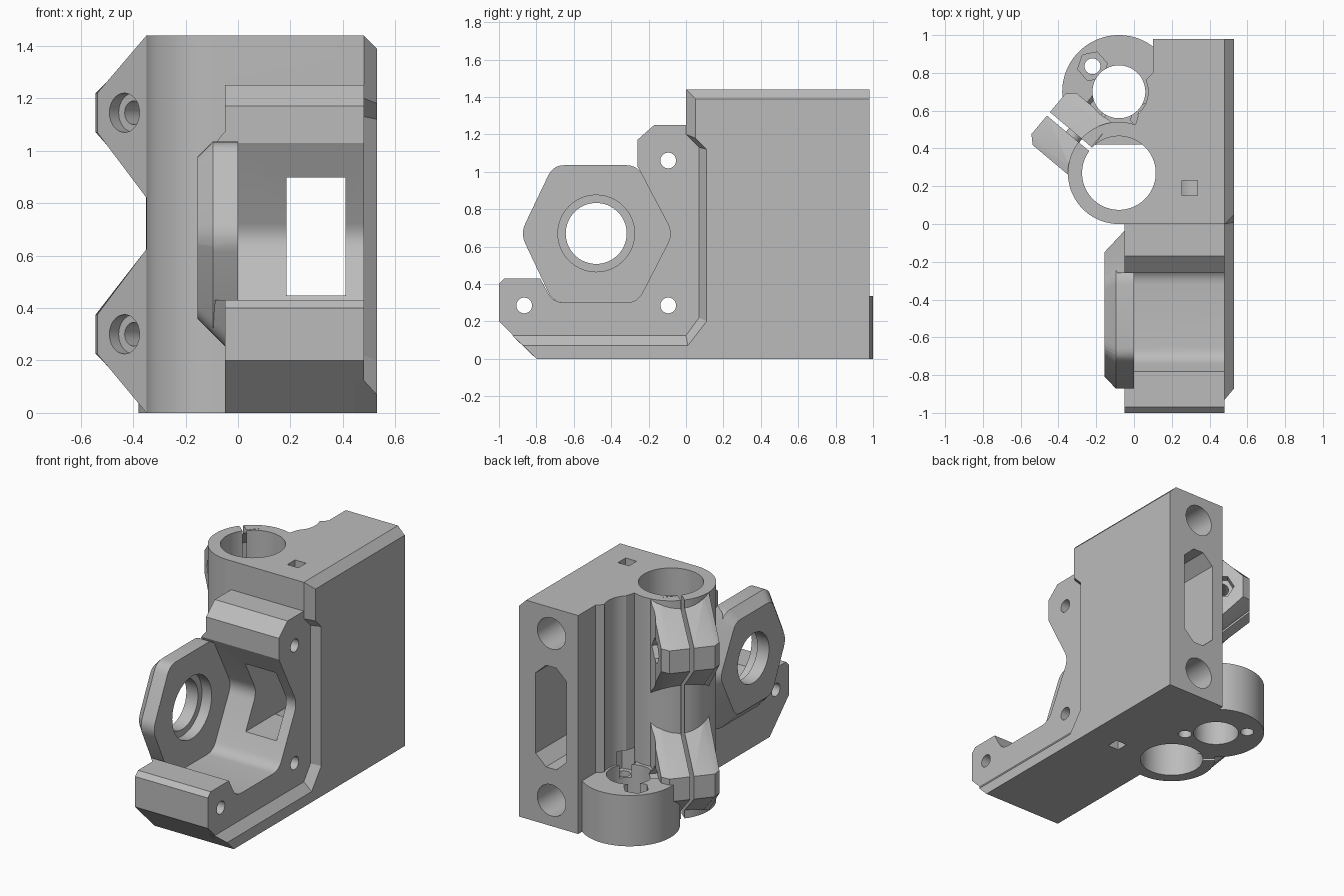
import bpy, bmesh, math
from mathutils import Vector

if "Cube" in bpy.data.objects:
    bpy.data.objects.remove(bpy.data.objects["Cube"])

grey = bpy.data.materials.new("matte grey")
grey.use_nodes = True
grey.diffuse_color = (0.5, 0.5, 0.5, 1)
grey.node_tree.nodes["Principled BSDF"].inputs["Base Color"].default_value = (0.5, 0.5, 0.5, 1)

H = 1.44                          # body height
ROD = (-0.08, 0.27)               # clamped vertical rod
SCREW = (-0.08, 0.70)             # lead screw
ANG = math.radians(140)           # direction of the clamp slit
OUT = Vector((math.cos(ANG), math.sin(ANG), 0))
ACROSS = Vector((math.sin(ANG), -math.cos(ANG), 0))

# Frames map a profile point (u, v) at level w into space
FRAMES = {
    "x": lambda u, v, w: Vector((w, u, v)),
    "y": lambda u, v, w: Vector((u, w, v)),
    "z": lambda u, v, w: Vector((u, v, w)),
    "clamp": lambda u, v, w: Vector((*ROD, 0)) + OUT * u + ACROSS * w + Vector((0, 0, v)),
}


def loft(name, axis, *rings):
    """Solid skinned through (level, points) rings."""
    bm = bmesh.new()
    rows = [[bm.verts.new(FRAMES[axis](u, v, w)) for u, v in pts] for w, pts in rings]
    n = len(rows[0])
    for a, b in zip(rows, rows[1:]):
        for i in range(n):
            j = (i + 1) % n
            bm.faces.new((a[i], a[j], b[j], b[i]))
    bm.faces.new(rows[0][::-1])
    bm.faces.new(rows[-1])
    bmesh.ops.recalc_face_normals(bm, faces=bm.faces[:])
    mesh = bpy.data.meshes.new(name)
    bm.to_mesh(mesh)
    bm.free()
    mesh.materials.append(grey)
    obj = bpy.data.objects.new(name, mesh)
    bpy.context.collection.objects.link(obj)
    return obj


def prism(name, axis, pts, lo, hi):
    return loft(name, axis, (lo, pts), (hi, pts))


def ngon(c, r, n=64, turn=0.0):
    return [(c[0] + r * math.cos(turn + math.tau * i / n),
             c[1] + r * math.sin(turn + math.tau * i / n)) for i in range(n)]


def rect(u0, u1, v0, v1):
    return [(u0, v0), (u1, v0), (u1, v1), (u0, v1)]


def rounded(pts, reach, only=None):
    """Round the chosen corners of a profile."""
    out = []
    for i, p in enumerate(pts):
        if only is not None and i not in only:
            out.append(p)
            continue
        p = Vector(p)
        a = p + (Vector(pts[i - 1]) - p).normalized() * reach
        b = p + (Vector(pts[(i + 1) % len(pts)]) - p).normalized() * reach
        for k in range(6):
            t = k / 5
            out.append(tuple(a * (1 - t) ** 2 + p * 2 * t * (1 - t) + b * t * t))
    return out


def combine(target, op, *others):
    for other in others:
        mod = target.modifiers.new("join", "BOOLEAN")
        mod.operation, mod.object, mod.solver = op, other, "EXACT"
        bpy.context.view_layer.objects.active = target
        bpy.ops.object.modifier_apply(modifier=mod.name)
        bpy.data.objects.remove(other)


# Main block with its chamfered outer side
body = prism("rod_carriage", "z", [
    (-0.08, 0), (0.48, 0), (0.48, 0.98), (0.1, 0.98), (0.1, 0.8),
    (0.06, 0.76), (0.06, 0.7), (0, 0.5), (-0.08, 0.5)], 0, H)
inner = [(0, H), (0, 1.2), (0.07, 1.13), (0.07, 0.22), (0, 0.125),
         (-0.93, 0.125), (-0.8, 0), (0.98, 0), (0.98, H)]
outer = [(0.05, 1.39), (0.05, 1.18), (0.11, 1.12), (0.11, 0.2), (0.01, 0.07),
         (-0.87, 0.07), (-0.8, 0), (0.98, 0), (0.98, 1.39)]
side = loft("side_plate", "x", (0.44, inner), (0.48, inner), (0.53, outer))

# Front bracket wrapped around an open hexagonal pocket
frame_pts = [(0.05, 0), (-0.8, 0), (-1, 0.2), (-1, 0.4), (-0.97, 0.43), (-0.78, 0.43),
             (-0.71, 0.3), (-0.26, 0.3), (-0.07, 0.67), (-0.26, 1.03),
             (-0.26, 1.17), (-0.17, 1.25), (0.05, 1.25)]
frame_pts = rounded(frame_pts, 0.06, only=(6, 7, 8))
bracket = prism("front_bracket", "x", frame_pts, -0.05, 0.48)

# Hexagonal bearing plate: a flared cone trimmed to the bracket outline
MID = (-0.48, 0.67)
hexa = rounded([(-0.885, 0.67), (-0.71, 0.3), (-0.26, 0.3),
                (-0.07, 0.67), (-0.26, 1.035), (-0.71, 1.035)], 0.06)


def scaled(s):
    return [(MID[0] + (u - MID[0]) * s, MID[1] + (v - MID[1]) * s) for u, v in hexa]


plate = loft("bearing_plate", "x", (-0.155, scaled(0.84)), (-0.04, scaled(1.15)), (0, scaled(1.15)))
trim = prism("plate_trim", "x", hexa, -0.2, 0.1)
combine(trim, "UNION", prism("trim_bracket", "x", frame_pts, -0.21, 0.11))
combine(plate, "INTERSECT", trim)

# Rod sleeve and lead screw boss
sleeve = prism("rod_sleeve", "z", ngon(ROD, 0.27, 96), 0, H)
boss = prism("screw_boss", "z", ngon(SCREW, 0.3, 96), 0, 0.335)


# Clamp lugs
def lug_profile(z, tip):
    half = [(0.15, 0.325), (0.2, 0.325), (tip, 0.075)]
    pts = half + [(u, -v) for u, v in half[::-1]]
    return [(u, min(max(z + v, 0), H)) for u, v in pts]


LUGS = (0.30, 1.145)
lugs = [loft("clamp_lug", "clamp", *[(w, lug_profile(z, tip)) for w, tip in
             ((-0.18, 0.445), (-0.14, 0.487), (0.14, 0.487), (0.18, 0.445))]) for z in LUGS]
combine(body, "UNION", side, bracket, plate, sleeve, boss, *lugs)

# Vertical bores and the clamp slit
cuts = [
    prism("rod_bore", "z", ngon(ROD, 0.195, 96), -0.1, 2),
    prism("screw_bore", "z", ngon(SCREW, 0.14), -0.1, 2),
    prism("screw_clearance", "z", ngon(SCREW, 0.155), 0.335, 2),
    prism("clamp_slit", "clamp", rect(0.15, 0.6, -0.1, 2), -0.012, 0.012),
]
# Clamp bolts with a round head recess and a nut recess
for z in LUGS:
    c = (0.31, z)
    cuts += [prism("bolt_hole", "clamp", ngon(c, 0.045, 32), -0.3, 0.3),
             prism("head_recess", "clamp", ngon(c, 0.075, 32), -0.3, -0.125),
             prism("nut_recess", "clamp", ngon(c, 0.08, 6), 0.13, 0.3)]
# Lead screw nut fixings
for c, top in (((-0.22, 0.835), 0.5), ((0.06, 0.565), 0.42)):
    cuts += [prism("fixing_hole", "z", ngon(c, 0.042, 32), -0.1, 0.4),
             prism("fixing_nut", "z", ngon(c, 0.08, 6, 0.2), 0.25, top)]
# Horizontal rod sockets
for z in (0.17, 1.27):
    cuts.append(prism("rod_socket", "y", ngon((0.295, z), 0.103, 48), 0.08, 1.2))
pin = rect(0.255, 0.335, 0.15, 0.23)
cuts += [prism("top_pin", "z", pin, 1.27, 2), prism("bottom_pin", "z", pin, -0.1, 0.17)]
# Belt passage, widening to a pointed slot at the back
cuts += [prism("belt_window", "y", rect(0.185, 0.41, 0.447, 0.897), -0.2, 0.5),
         prism("belt_slot", "y", [(0.185, 0.45), (0.26, 0.38), (0.335, 0.38), (0.41, 0.45),
                                  (0.41, 0.98), (0.335, 1.05), (0.26, 1.05), (0.185, 0.98)],
               0.12, 1.2)]
# Bearing hole and the bracket bolts
cuts += [prism("bearing_hole", "x", ngon(MID, 0.163), -0.3, 0.1),
         prism("bearing_seat", "x", ngon(MID, 0.205), -0.07, 0.1)]
for c in ((-0.095, 1.06), (-0.095, 0.285), (-0.865, 0.285)):
    cuts.append(prism("bracket_bolt", "x", ngon(c, 0.042, 32), -0.4, 0.6))
combine(body, "DIFFERENCE", *cuts)

# Bearing stops half way up the rod bore
for a in (math.radians(90), math.radians(-56)):
    n, t = Vector((math.cos(a), math.sin(a))), Vector((-math.sin(a), math.cos(a)))
    pts = [tuple(Vector(ROD) + n * u + t * v) for u, v in rect(0.15, 0.225, -0.125, 0.125)]
    combine(body, "UNION", prism("bearing_stop", "z", pts, 0.69, 0.75))

bpy.ops.object.select_all(action="DESELECT")
body.select_set(True)
bpy.context.view_layer.objects.active = body
bpy.ops.object.shade_smooth_by_angle(angle=math.radians(25))
